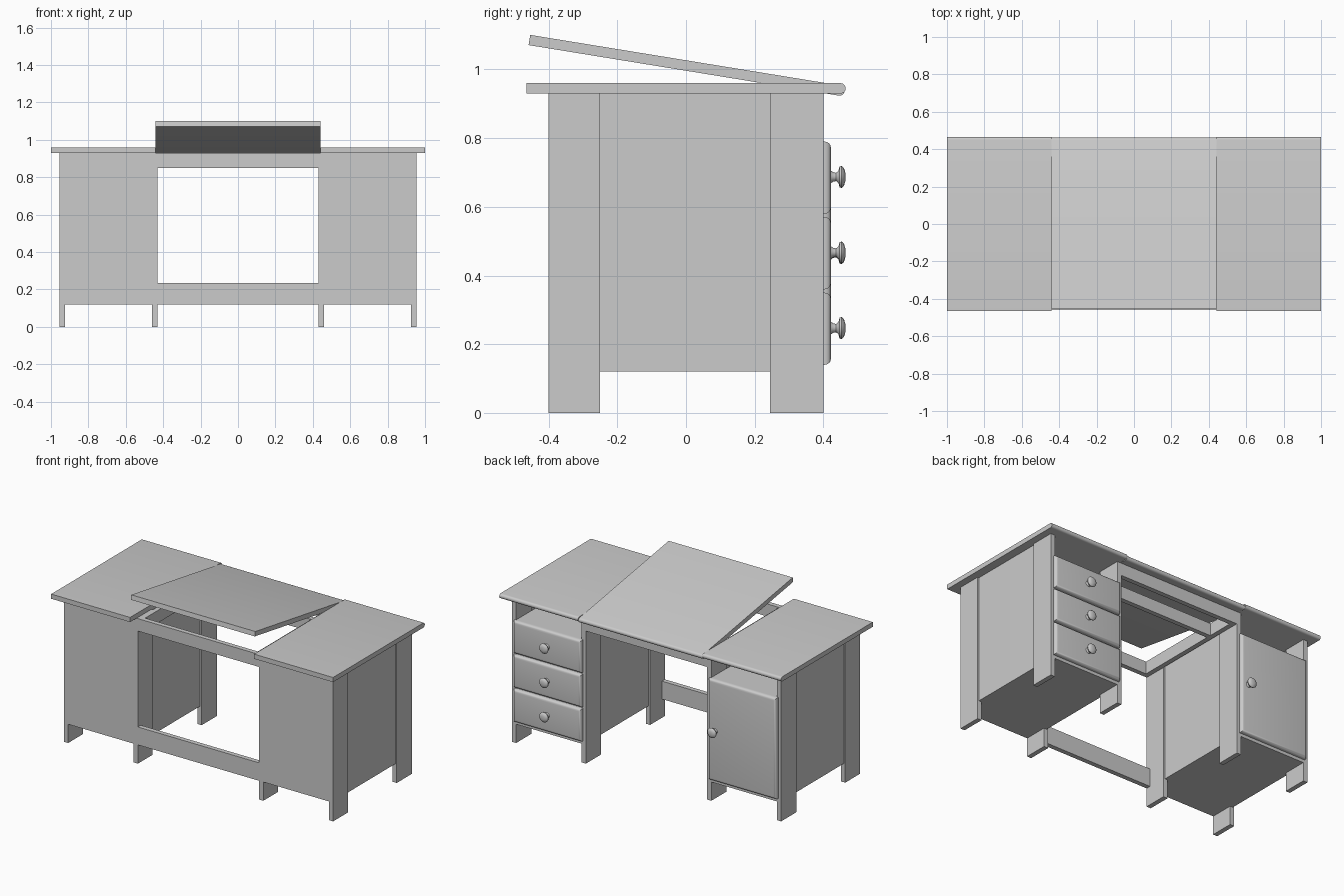
import bpy, math
from mathutils import Vector

cube = bpy.data.objects.get("Cube")
if cube:
    bpy.data.objects.remove(cube, do_unlink=True)

grey = bpy.data.materials.new("Plain grey")
grey.use_nodes = True
colour = (0.6, 0.6, 0.6, 1)
grey.diffuse_color = colour
grey.node_tree.nodes["Principled BSDF"].inputs["Base Color"].default_value = colour


def add_object(name, verts, faces):
    mesh = bpy.data.meshes.new(name)
    mesh.from_pydata(verts, [], faces)
    mesh.materials.append(grey)
    obj = bpy.data.objects.new(name, mesh)
    bpy.context.collection.objects.link(obj)
    return obj


def box(name, x, y, z):
    """Board spanning the three (low, high) ranges."""
    x, y, z = sorted(x), sorted(y), sorted(z)
    verts = [(a, b, c) for a in x for b in y for c in z]
    faces = [(0, 1, 3, 2), (4, 6, 7, 5), (0, 4, 5, 1),
             (2, 3, 7, 6), (0, 2, 6, 4), (1, 5, 7, 3)]
    return add_object(name, verts, faces)


def smooth(obj):
    bpy.ops.object.select_all(action='DESELECT')
    obj.select_set(True)
    bpy.context.view_layer.objects.active = obj
    bpy.ops.object.shade_smooth_by_angle(angle=math.radians(40))


def top_board(name, x, length):
    """Worktop board, centred in y and z, rounded along its back edge."""
    half, r = length / 2, 0.015
    arc = [math.radians(-90 + 22.5 * i) for i in range(9)]
    profile = [(-half, r), (-half, -r)]
    profile += [(half - r + r * math.cos(a), r * math.sin(a)) for a in arc]
    n = len(profile)
    verts = [(px, y, z) for px in x for y, z in profile]
    faces = [(i, i + n, (i + 1) % n + n, (i + 1) % n) for i in range(n)]
    faces += [tuple(range(n)), tuple(reversed(range(n, 2 * n)))]
    obj = add_object(name, verts, faces)
    smooth(obj)
    return obj


def fascia(name, x, z):
    """Drawer or door front with a rounded outer border."""
    y0, y1, r = 0.395, 0.422, 0.018
    rings = [(0, y0), (0, y1 - r)]
    rings += [(r * (1 - math.cos(a)), y1 - r + r * math.sin(a))
              for a in (math.radians(22.5 * i) for i in range(1, 5))]
    verts, faces = [], []
    for inset, y in rings:
        x0, x1, z0, z1 = x[0] + inset, x[1] - inset, z[0] + inset, z[1] - inset
        verts += [(x0, y, z0), (x0, y, z1), (x1, y, z1), (x1, y, z0)]
    for k in range(len(rings) - 1):
        for i in range(4):
            a, b = 4 * k + i, 4 * k + (i + 1) % 4
            faces.append((a, a + 4, b + 4, b))
    last = len(verts) - 4
    faces += [(0, 1, 2, 3), (last + 3, last + 2, last + 1, last)]
    smooth(add_object(name, verts, faces))


def knob(name, x, z):
    """Turned knob pointing backwards (+y)."""
    profile = [(0.020, 0.420), (0.014, 0.428), (0.012, 0.437), (0.018, 0.444),
               (0.030, 0.447), (0.032, 0.453), (0.026, 0.460), (0.012, 0.464)]
    n = 20
    verts = [(x + r * math.cos(math.tau * i / n), y, z + r * math.sin(math.tau * i / n))
             for r, y in profile for i in range(n)]
    faces = [(k * n + i, (k + 1) * n + i, (k + 1) * n + (i + 1) % n, k * n + (i + 1) % n)
             for k in range(len(profile) - 1) for i in range(n)]
    faces.append(tuple(reversed(range(len(verts) - n, len(verts)))))
    smooth(add_object(name, verts, faces))


UNDER, FLOOR = 0.93, 0.12      # underside of worktop, pedestal floor
INNER, OUTER = 0.43, 0.955     # pedestal sides
T = 0.03                       # board thickness

# Pedestals, mirrored left and right
for side, s in (("left", 1), ("right", -1)):
    for part, x0 in (("inner", INNER), ("outer", OUTER - T)):
        for end, y in (("front", (-0.40, -0.25)), ("back", (0.245, 0.40))):
            box(f"{side}_{part}_{end}_leg", (s * x0, s * (x0 + T)), y, (0, UNDER))
        box(f"{side}_{part}_side_panel", (s * (x0 + 0.01), s * (x0 + 0.02)),
            (-0.25, 0.245), (FLOOR, UNDER))
    span = (s * (INNER + T), s * (OUTER - T))
    box(f"{side}_front_panel", span, (-0.40, -0.38), (FLOOR, UNDER))
    box(f"{side}_pedestal_floor", (s * (INNER + 0.02), s * (OUTER - 0.02)),
        (-0.38, 0.40), (FLOOR, FLOOR + 0.02))
    box(f"{side}_shelf", span, (-0.38, 0.40), (0.77, 0.79))
    # Side worktop
    top = top_board(f"{side}_worktop", sorted((s * 0.44, s)), 0.93)
    top.location = (0, 0, UNDER + T / 2)
    # Frame side rail in the knee space
    box(f"{side}_frame_rail", (s * (INNER - T), s * INNER), (-0.37, 0.37), (0.85, UNDER))

# Rails across the knee space
knee = (-INNER, INNER)
box("front_top_rail", knee, (-0.40, -0.37), (0.85, UNDER))
box("back_top_rail", knee, (0.37, 0.40), (0.85, UNDER))
box("middle_top_rail", knee, (0.17, 0.20), (0.85, UNDER))
box("foot_rail", knee, (-0.40, -0.37), (FLOOR, 0.235))

# Tilted drawing board
board = top_board("tilted_board", (-0.44, 0.44), 0.93)
board.location = (0, 0.003, 1.011)
board.rotation_euler = (-math.radians(9.25), 0, 0)

# Drawers, with dividers behind the gaps
for i, z0 in enumerate((0.14, 0.36, 0.58)):
    fascia(f"drawer_{i + 1}", (0.45, 0.935), (z0, z0 + 0.21))
    knob(f"drawer_knob_{i + 1}", 0.6925, z0 + 0.107)
    if i:
        box(f"drawer_divider_{i}", (INNER + T, OUTER - T), (0.36, 0.39), (z0 - 0.02, z0 + 0.01))

# Door
fascia("door", (-0.935, -0.45), (0.14, 0.79))
knob("door_knob", -0.50, 0.465)
